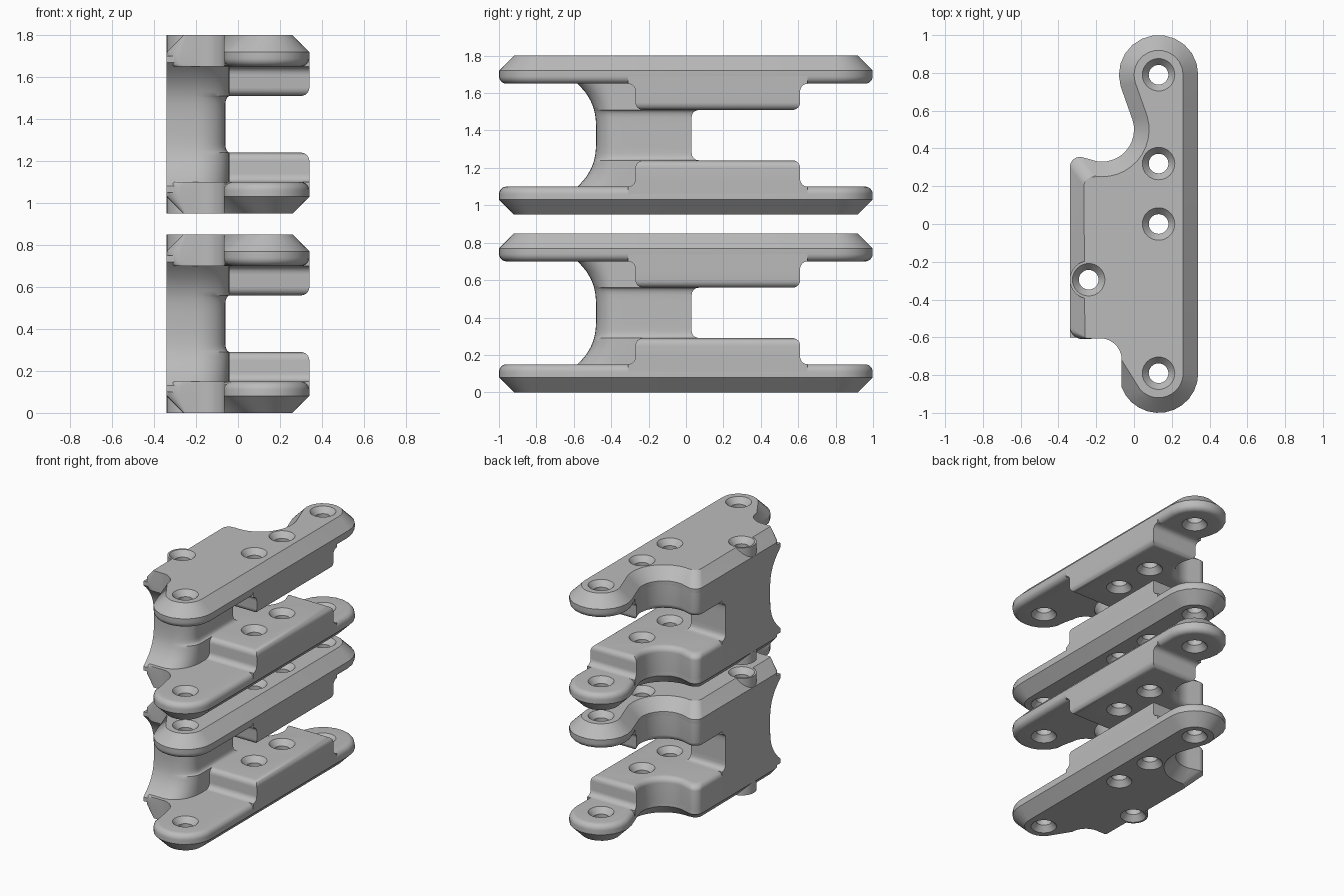
import bpy, bmesh
from math import sin, cos, radians, pi, sqrt

cube = bpy.data.objects.get("Cube")
if cube:
    bpy.data.objects.remove(cube, do_unlink=True)

MID = 0.425      # half the height of one bracket
PITCH = 0.95     # spacing of the stacked brackets

mat = bpy.data.materials.new("plain_grey")
mat.use_nodes = True
grey = (0.5, 0.5, 0.5, 1)
mat.diffuse_color = grey
mat.node_tree.nodes["Principled BSDF"].inputs["Base Color"].default_value = grey


def arc(cx, cy, r, a0, a1, n=12):
    angles = [radians(a0 + (a1 - a0) * i / n) for i in range(n + 1)]
    return [(cx + r * cos(a), cy + r * sin(a)) for a in angles]


def loft(bm, rings):
    """Skin a stack of rings with equal point counts and cap both ends."""
    rows = [[bm.verts.new(p) for p in ring] for ring in rings]
    faces = [bm.faces.new(rows[0]), bm.faces.new(rows[-1])]
    for lo, hi in zip(rows, rows[1:]):
        for i in range(len(lo)):
            j = (i + 1) % len(lo)
            faces.append(bm.faces.new((lo[i], lo[j], hi[j], hi[i])))
    bmesh.ops.recalc_face_normals(bm, faces=faces)


def make(name, *solids):
    bm = bmesh.new()
    for rings in solids:
        loft(bm, rings)
    # heights are stored relative to the bracket's middle for mirroring
    bmesh.ops.translate(bm, verts=bm.verts, vec=(0, 0, -MID))
    mesh = bpy.data.meshes.new(name)
    bm.to_mesh(mesh)
    bm.free()
    mesh.materials.append(mat)
    ob = bpy.data.objects.new(name, mesh)
    bpy.context.collection.objects.link(ob)
    ob.location.z = MID
    return ob


def revolve(x, y, profile):
    return [[(px, py, z) for px, py in arc(x, y, r, 0, 348.75, 31)] for r, z in profile]


def boolean(ob, cutter, operation):
    mod = ob.modifiers.new("cut", "BOOLEAN")
    mod.object, mod.operation, mod.solver = cutter, operation, "EXACT"
    bpy.context.view_layer.objects.active = ob
    bpy.ops.object.modifier_apply(modifier=mod.name)


# Plate outlines: the widest edge, and the face inside the chamfer
outer = (arc(.13, -.79, .21, 200, 360) + arc(.13, .79, .21, 0, 197)
         + arc(-.17, .5, .17, 17, -100) + arc(-.285, .3, .055, 80, 180)
         + arc(-.27, -.54, .07, 180, 270) + arc(-.18, -.72, .115, 95, 0))
inner = (arc(.13, -.79, .13, 220, 360) + arc(.13, .79, .13, 0, 197)
         + arc(-.17, .5, .25, 17, -100) + arc(-.215, .2, .05, 80, 180)
         + arc(-.25, -.595, .01, 180, 270) + arc(-.18, -.72, .115, 95, 0))


def outline(z, t):
    return [(a + (c - a) * t, b + (d - b) * t, z)
            for (a, b), (c, d) in zip(outer, inner)]


def rounded_rim(top):
    steps = [pi / 2 * i / 6 for i in range(7)]
    return [outline(top - .04 + .04 * sin(a), .5 * (1 - cos(a))) for a in steps]


# Flange plate: outside chamfer, rounded inside rim
plate = make("flange_plate", [outline(0, 1), outline(.08, 0)] + rounded_rim(.15))

# Raised pad: same outline, trimmed by a filleted side profile
pad = make("raised_pad", [outline(.1, 0)] + rounded_rim(.29))
side = ([(-.31, .05)] + arc(-.31, .19, .04, -90, 0, 6) + arc(-.23, .25, .04, 180, 90, 6)
        + arc(.57, .25, .04, 90, 0, 6) + arc(.65, .19, .04, 180, 270, 6) + [(.65, .05)])
trim = make("pad_trimmer", [[(x, y, z) for y, z in side] for x in (-1, 1)])
boolean(pad, trim, "INTERSECT")


# Web: flared into both flanges, front edge hollowed
def web_ring(z):
    u = abs(z - MID)
    front = max(-.6, -.48 - .1 * (u / .275) ** 3)
    k = min(1, max(0, 1 - (MID - .29 - u) / .04))
    flare = .04 * (1 - sqrt(1 - k * k))
    corner = [(-.2 + (.14 + flare / 2) * cos(a), -.37 + (front + .37) * sin(a), z)
              for a in [pi / 2 * i / 8 for i in range(9)]]
    return [(-.34, .03 + flare, z), (-.06 + flare / 2, .03 + flare, z)] + corner + [(-.34, front, z)]


half = [.1, .13, .16, .2, .24, .27, .29, .293, .298, .305, .315, .33, .36, .39]
web = make("web", [web_ring(z) for z in half + [MID] + [2 * MID - z for z in reversed(half)]])

# Boss around the long screw hole
boss = make("screw_boss", revolve(-.24, -.295, [(.1, 0), (.1, 2 * MID)]))


# Countersunk screw holes
def screw_hole(x, y, top):
    return revolve(x, y, [(.086, -.02), (.086, 0), (.052, .04),
                          (.052, top - .04), (.086, top), (.086, top + .02)])


holes = make("hole_cutter", screw_hole(-.24, -.295, 2 * MID),
             screw_hole(.13, -.79, .15), screw_hole(.13, .79, .15),
             screw_hole(.13, 0, .29), screw_hole(.13, .32, .29))

for ob in (plate, pad, web, boss):
    boolean(ob, holes, "DIFFERENCE")
    bpy.ops.object.select_all(action="DESELECT")
    ob.select_set(True)
    bpy.context.view_layer.objects.active = ob
    bpy.ops.object.shade_smooth_by_angle(angle=radians(32))
    # Upper flange mirrors the lower one
    if ob in (plate, pad):
        mirror = ob.modifiers.new("upper_flange", "MIRROR")
        mirror.use_axis = (False, False, True)
        mirror.use_mirror_merge = False
    # Second bracket stacked above the first
    stack = ob.modifiers.new("stack", "ARRAY")
    stack.count = 2
    stack.use_relative_offset = False
    stack.use_constant_offset = True
    stack.constant_offset_displace = (0, 0, PITCH)

for helper in (trim, holes):
    bpy.data.objects.remove(helper, do_unlink=True)
